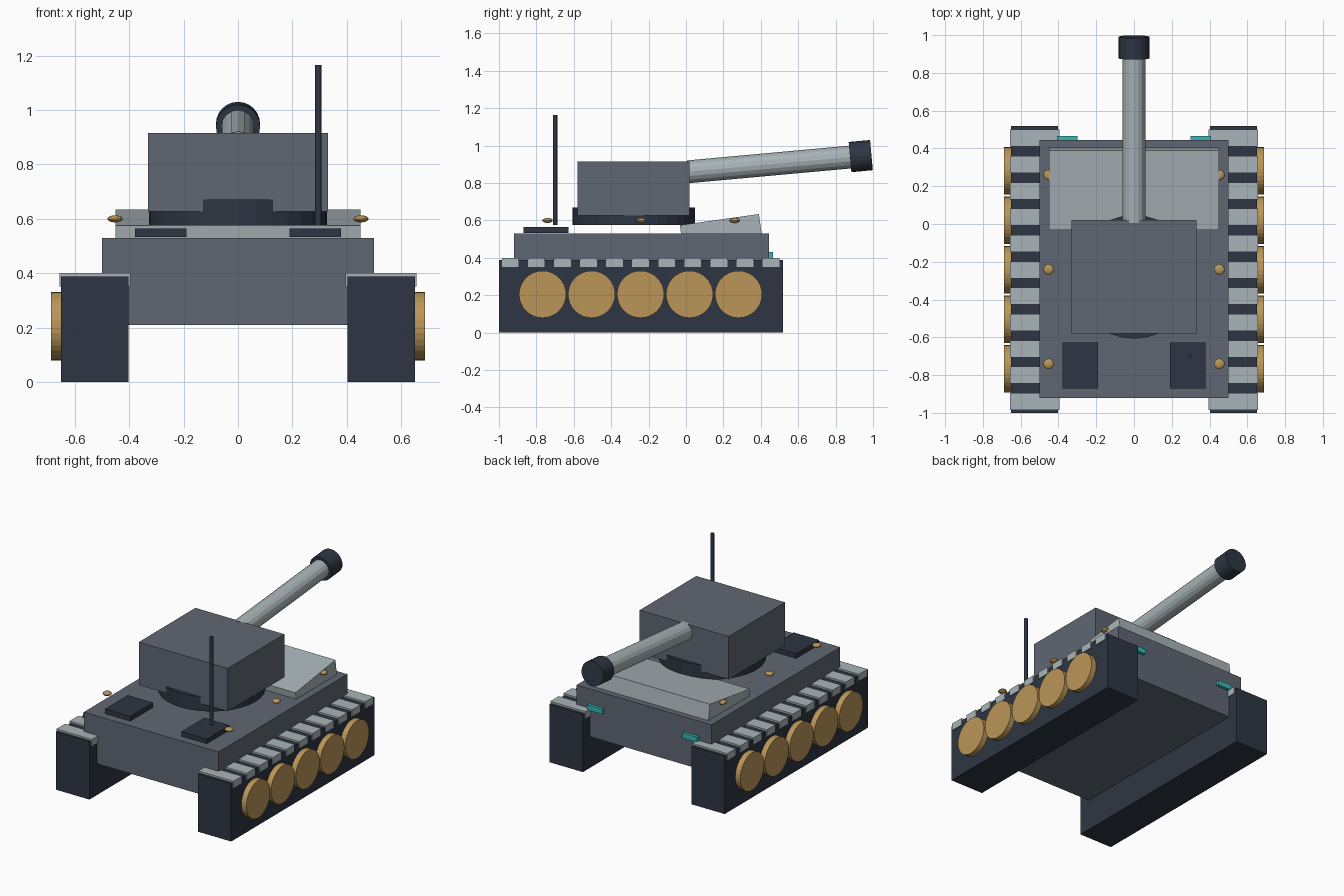
import bpy
import math

default = bpy.data.objects.get("Cube")
if default:
    bpy.data.objects.remove(default, do_unlink=True)


def material(name, hex_code):
    """Make a flat material from an sRGB hex string."""
    srgb = [int(hex_code[i:i + 2], 16) / 255 for i in (0, 2, 4)]
    rgba = [c / 12.92 if c <= 0.04 else ((c + 0.055) / 1.055) ** 2.4 for c in srgb] + [1]
    mat = bpy.data.materials.new(name)
    mat.use_nodes = True
    mat.diffuse_color = rgba
    mat.node_tree.nodes["Principled BSDF"].inputs["Base Color"].default_value = rgba
    return mat


STEEL = material("steel grey", "606773")
DARK = material("dark navy", "2e3643")
PALE = material("pale grey", "a9b4b8")
BRASS = material("brass", "ba9658")
TEAL = material("teal lamp", "35b8b8")


def finish(name, mat):
    obj = bpy.context.object
    obj.name = name
    obj.data.materials.append(mat)
    return obj


def box(name, mat, low, high, tilt=0):
    """Box between two corners, tilted about its centre around x."""
    centre = [(a + b) / 2 for a, b in zip(low, high)]
    bpy.ops.mesh.primitive_cube_add(size=1, location=centre, rotation=(tilt, 0, 0))
    bpy.context.object.scale = [b - a for a, b in zip(low, high)]
    return finish(name, mat)


def cylinder(name, mat, centre, radius, depth, sides, rotation=(0, 0, 0)):
    bpy.ops.mesh.primitive_cylinder_add(vertices=sides, radius=radius, depth=depth,
                                        location=centre, rotation=rotation)
    return finish(name, mat)


# Hull and sloped deck plate
box("hull", STEEL, (-0.5, -0.92, 0.21), (0.5, 0.445, 0.53))
box("deck_plate", PALE, (-0.45, -0.027, 0.49), (0.45, 0.4, 0.605), math.radians(8))

# Turret and its ring
box("turret", STEEL, (-0.33, -0.58, 0.627), (0.33, 0.02, 0.915))
cylinder("turret_ring", DARK, (0, -0.28, 0.623), 0.327, 0.095, 32)

# Raised gun, pointing along +y
PITCH = math.radians(5.2)
AIM = (PITCH - math.pi / 2, 0, 0)


def along_gun(distance):
    return (0, 0.01 + distance * math.cos(PITCH), 0.86 + distance * math.sin(PITCH))


cylinder("gun_barrel", PALE, along_gun(0.46), 0.061, 0.92, 16, AIM)
cylinder("gun_muzzle", DARK, along_gun(0.928), 0.081, 0.115, 24, AIM)

# Running gear, lamps, hatches and rivets on both sides
for side, label in ((1, "left"), (-1, "right")):
    def side_box(name, mat, x_in, x_out, y0, y1, z0, z1):
        xs = sorted((side * x_in, side * x_out))
        box(label + "_" + name, mat, (xs[0], y0, z0), (xs[1], y1, z1))

    side_box("track", DARK, 0.402, 0.65, -1, 0.518, 0, 0.388)
    for i in range(11):
        y = -0.94 + i * 0.1395
        side_box(f"tread_{i + 1}", PALE, 0.395, 0.657, y - 0.045, y + 0.045, 0.352, 0.4)
    for i in range(5):
        cylinder(f"{label}_wheel_{i + 1}", BRASS, (side * 0.635, -0.767 + i * 0.262, 0.205),
                 0.126, 0.105, 32, (0, math.pi / 2, 0))
    side_box("headlamp", TEAL, 0.298, 0.408, 0.42, 0.465, 0.395, 0.43)
    side_box("hatch", DARK, 0.19, 0.378, -0.87, -0.628, 0.533, 0.565)
    for i in range(3):
        bpy.ops.mesh.primitive_uv_sphere_add(segments=16, ring_count=8, radius=0.028,
                                             location=(side * 0.452, -0.74 + i * 0.5, 0.6))
        bpy.context.object.scale.z = 0.47
        finish(f"{label}_rivet_{i + 1}", BRASS)

# Antenna
cylinder("antenna", DARK, (0.295, -0.7, 0.87), 0.012, 0.59, 12)
